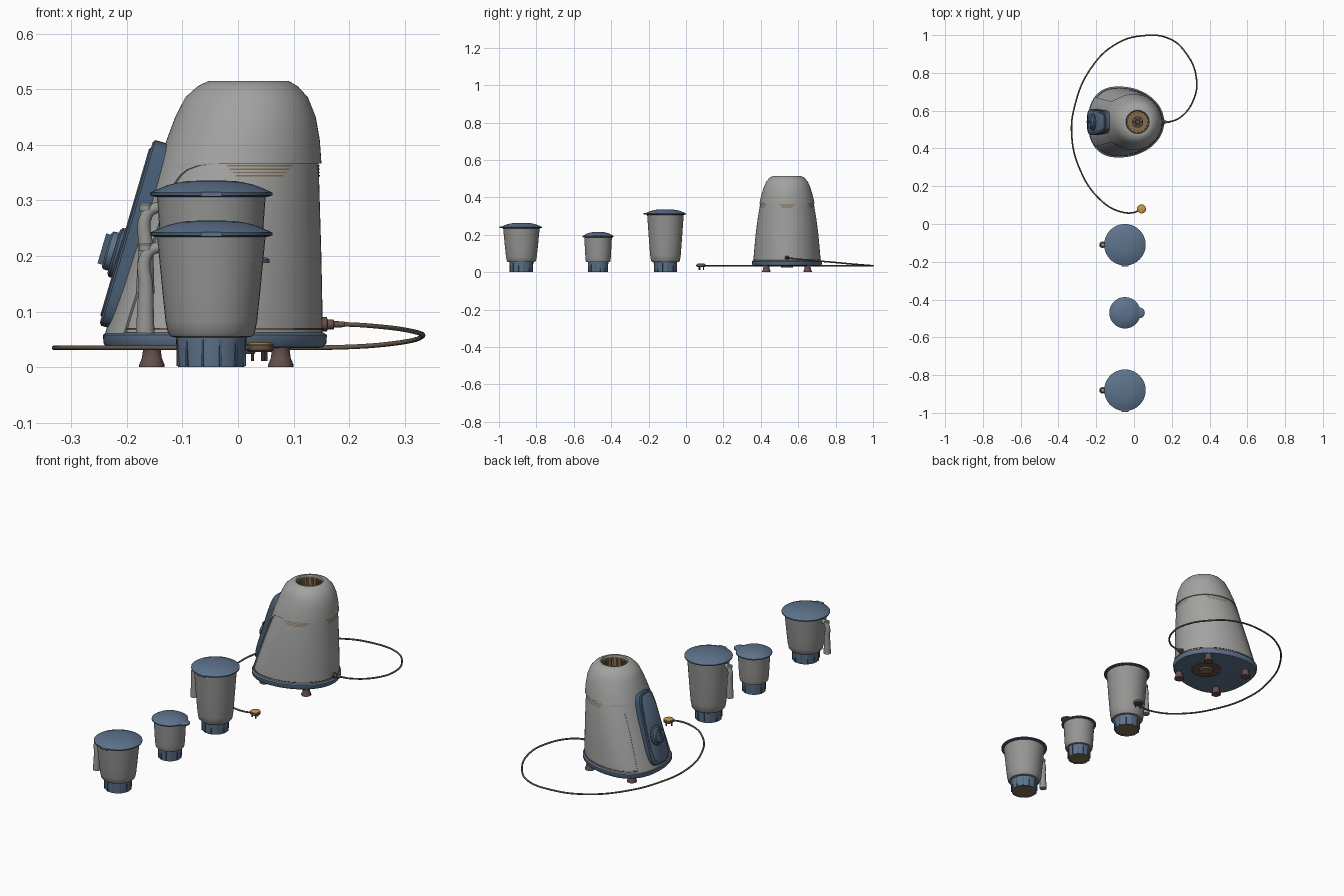
import bpy, bmesh, math
from mathutils import Vector, Matrix

if "Cube" in bpy.data.objects:
    bpy.data.objects.remove(bpy.data.objects["Cube"])

def material(name, r, g, b):
    m = bpy.data.materials.new(name)
    m.diffuse_color = (r, g, b, 1)
    m.use_nodes = True
    m.node_tree.nodes["Principled BSDF"].inputs["Base Color"].default_value = m.diffuse_color
    return m

GREY = material("warm grey", .36, .36, .355)
JAR = material("steel grey", .30, .30, .295)
BLUE = material("slate blue", .11, .17, .26)
NAVY = material("dark blue", .065, .11, .175)
BROWN = material("foot brown", .13, .08, .07)
TAN = material("tan", .23, .15, .08)
CORD = material("cord brown", .13, .10, .075)
GOLD = material("gold", .55, .34, .06)

def finish(bm, name, mat, angle=35):
    bmesh.ops.remove_doubles(bm, verts=bm.verts, dist=1e-5)
    bmesh.ops.recalc_face_normals(bm, faces=bm.faces)
    me = bpy.data.meshes.new(name)
    bm.to_mesh(me)
    bm.free()
    ob = bpy.data.objects.new(name, me)
    bpy.context.collection.objects.link(ob)
    me.materials.append(mat)
    bpy.context.view_layer.objects.active = ob
    ob.select_set(True)
    bpy.ops.object.shade_smooth_by_angle(angle=math.radians(angle))
    ob.select_set(False)
    return ob

def loft(name, rows, mat, closed=True, start=False, end=False):
    bm = bmesh.new()
    vs = [[bm.verts.new(p) for p in row] for row in rows]
    n = len(rows[0])
    for a, b in zip(vs, vs[1:]):
        for i in range(n if closed else n - 1):
            j = (i + 1) % n
            bm.faces.new((a[i], a[j], b[j], b[i]))
    if start:
        bm.faces.new(vs[0])
    if end:
        bm.faces.new(vs[-1])
    return finish(bm, name, mat)

def lathe(name, profile, origin, mat, axis=(0, 0, 1), seg=40):
    rot = Vector((0, 0, 1)).rotation_difference(Vector(axis)).to_matrix()
    rows = [[Vector(origin) + rot @ Vector((r * math.cos(2 * math.pi * i / seg),
             r * math.sin(2 * math.pi * i / seg), z)) for i in range(seg)] for r, z in profile]
    return loft(name, rows, mat, start=True, end=True)

def box(name, center, size, mat, rot=Matrix()):
    bm = bmesh.new()
    bmesh.ops.create_cube(bm, size=1, matrix=Matrix.Translation(center) @ rot @ Matrix.Diagonal((*size, 1)))
    return finish(bm, name, mat)

def tube(name, pts, radii, mat, bevel=1.0, res=8):
    cu = bpy.data.curves.new(name, 'CURVE')
    cu.dimensions = '3D'
    cu.bevel_depth = bevel
    cu.bevel_resolution = 3
    cu.resolution_u = res
    cu.use_fill_caps = True
    sp = cu.splines.new('BEZIER')
    sp.bezier_points.add(len(pts) - 1)
    for bp, p, r in zip(sp.bezier_points, pts, radii):
        bp.co, bp.radius = p, r
        bp.handle_left_type = bp.handle_right_type = 'AUTO'
    ob = bpy.data.objects.new(name, cu)
    bpy.context.collection.objects.link(ob)
    cu.materials.append(mat)
    return ob

# Housing section: height, left x, right x, half width
SECTIONS = [(.06, -.235, .152, .18), (.10, -.222, .152, .177), (.20, -.19, .15, .168),
            (.30, -.157, .147, .155), (.37, -.137, .145, .142), (.41, -.123, .142, .133),
            (.45, -.108, .135, .121), (.485, -.09, .121, .106), (.505, -.07, .105, .09),
            (.515, -.052, .09, .072)]
YC = .54

def skin(z, t, off=0.0, zout=None):
    """Point on the egg-shaped housing at height z and angle t."""
    zc = min(max(z, .06), .515)
    for a, b in zip(SECTIONS, SECTIONS[1:]):
        if zc <= b[0]:
            break
    f = (zc - a[0]) / (b[0] - a[0])
    xl, xr, w = (a[i] + f * (b[i] - a[i]) for i in (1, 2, 3))
    k = (zc - .06) / .455
    cx = -.08 + .1 * min(1, k * 1.15)
    c, s = math.cos(t), math.sin(t)
    e = 2 / (2.4 - .4 * k) if c < 0 else 1
    reach = (cx - xl if c < 0 else xr - cx) + off
    return Vector((cx + math.copysign(abs(c) ** e, c) * reach,
                   YC + math.copysign(abs(s) ** e, s) * (w + off), z if zout is None else zout))

def ring(z, off=0.0, zout=None, n=72):
    return [skin(z, 2 * math.pi * i / n, off, zout) for i in range(n)]

def circle(r, z, x=.019, n=72):
    return [Vector((x + r * math.cos(2 * math.pi * i / n), YC + r * math.sin(2 * math.pi * i / n), z))
            for i in range(n)]

# Motor housing: lower body, overlapping cap, front apron and base
loft("lower_body", [ring(z) for z in (.055, .08, .1, .15, .2, .25, .3, .34, .37, .385)], GREY)
loft("top_cap", [ring(.366, -.002), ring(.366, .005)] +
     [ring(z, .005) for z in (.38, .41, .43, .45, .468, .485)] +
     [ring(.496, .004), ring(.505, .003), ring(.511, .002), ring(.515), circle(.062, .515), circle(.06, .508)], GREY)
rows = []
for z, half in ((.058, .72), (.1, .72), (.15, .72), (.2, .72), (.25, .72), (.3, .74), (.33, .78),
                (.345, .84), (.355, .93), (.362, 1.08), (.368, 1.5)):
    angles = [math.pi + half * (i / 14 - 1) for i in range(29)]
    rows.append([skin(z, angles[0], -.002)] + [skin(z, t, .005) for t in angles] + [skin(z, angles[-1], -.002)])
loft("front_apron", rows, GREY, closed=False)
loft("base_plate", [ring(.06, -.012, .034), ring(.06, .002, .036), ring(.06, .007, .043),
                    ring(.06, .008, .058), ring(.06, .002, .062)], BLUE, start=True, end=True)
loft("base_trim", [ring(.07, -.001, .067), ring(.07, .002, .067), ring(.07, .002, .07), ring(.07, -.001, .07)], CORD)
lathe("bottom_vent", [(.07, .03), (.07, .036)], (0, YC, 0), BROWN)
lathe("bottom_vent_hub", [(.03, .024), (.035, .034)], (0, YC, 0), TAN)

# Drive socket in the top
loft("socket_wall", [circle(.0615, .513), circle(.058, .45)], TAN, end=True)
for i in range(16):
    a = i * math.pi / 8
    box("socket_tooth", (.019 + .055 * math.cos(a), YC + .055 * math.sin(a), .475),
        (.01, .008, .05), TAN, Matrix.Rotation(a, 4, 'Z'))
lathe("drive_coupler", [(.03, .45), (.03, .462), (.012, .465), (.01, .485)], (.019, YC, 0), BROWN)
for i in range(3):
    box("coupler_arm", (.019, YC, .468), (.05, .008, .012), CORD, Matrix.Rotation(i * math.pi / 3, 4, 'Z'))

# Thin vent strips under the cap
for mid, half in ((-1.25, .42), (1.25, .42), (0, .28)):
    for k in range(4):
        z, span = .343 + k * .006, half * (.7 + .1 * k)
        loft("vent_strip", [[skin(z + h, mid + span * (i / 6 - 1), .0015) for i in range(13)]
                            for h in (0, .0025)], TAN, closed=False)

# Feet
for x in (-.155, .077):
    for y in (YC - .11, YC + .11):
        lathe("foot", [(.023, 0), (.023, .004), (.018, .016), (.016, .03), (.019, .04)], (x, y, 0), BROWN, seg=24)

# Sloping control panel and dial
low, high = Vector((-.25, YC, .075)), Vector((-.152, YC, .41))
up = (high - low).normalized()
out = Vector((-up.z, 0, up.x))
mid = (low + high) / 2

def plate(name, half_w, half_h, layers, mat):
    rows = []
    for depth, shrink in layers:
        row = []
        for i in range(56):
            c, s = math.cos(2 * math.pi * i / 56), math.sin(2 * math.pi * i / 56)
            yy = math.copysign(abs(c) ** .45, c) * (half_w - shrink)
            hh = math.copysign(abs(s) ** .45, s) * (half_h - shrink)
            yy *= 1 - .14 * hh / half_h
            row.append(mid + out * depth + up * hh + Vector((0, yy, 0)))
        rows.append(row)
    return loft(name, rows, mat, start=True, end=True)

plate("control_panel", .066, .174, [(-.04, 0), (-.004, 0), (0, .005)], NAVY)
plate("panel_face", .052, .158, [(-.002, 0), (.001, 0), (.003, .003)], BLUE)
dial = mid + up * -.04
lathe("dial_ring", [(.046, 0), (.046, .008), (.04, .012)], dial, NAVY, out)
lathe("dial", [(.036, .008), (.035, .022), (.031, .025)], dial, BLUE, out)
tilt = Matrix((out, Vector((0, 1, 0)), up)).transposed().to_4x4()
box("dial_grip", dial + out * .027, (.014, .012, .056), NAVY, tilt)

# Jars with bases, lids and handles
def jar(y, rim, r_low, r_top, r_lid, handle):
    o = (-.048, y, 0)
    rb = r_low - .013
    lathe("jar_base", [(rb - .005, .006), (rb - .003, 0), (rb, 0), (rb + .004, .054), (rb - .002, .056)], o, BLUE, seg=24)
    lathe("jar_coupler", [(rb - .004, .003), (rb - .004, .01)], o, TAN, seg=24)
    for i in range(12):
        a = (i + .5) * math.pi / 6
        box("base_rib", (o[0] + (rb + .001) * math.cos(a), y + (rb + .001) * math.sin(a), .026),
            (.006, .004, .048), NAVY, Matrix.Rotation(a, 4, 'Z'))
    dr, h = r_top - r_low, rim - .06
    lathe("jar_body", [(r_low - .012, .053), (r_low, .055), (r_low + .2 * dr, .061), (r_low + .38 * dr, .061 + .12 * h),
                       (r_low + .62 * dr, .06 + .45 * h), (r_top, rim)], o, JAR)
    lathe("lid_rim", [(r_lid * .9, rim - .005), (r_lid, rim - .002), (r_lid, rim + .002)], o, NAVY)
    lathe("lid", [(r_lid, rim + .001), (r_lid, rim + .003), (r_lid * .88, rim + .009), (r_lid * .7, rim + .017),
                  (r_lid * .5, rim + .022), (r_lid * .36, rim + .024), (.002, rim + .025)], o, BLUE)
    if handle:
        box("lid_tab", (o[0], y - r_lid, rim), (.038, .012, .008), BLUE)
        t = rim - .026
        tube("jar_handle", [(-.12, y, t), (-.152, y, t), (-.166, y, t - .015), (-.166, y, t - .07), (-.167, y, t - .152)],
             [.010, .0105, .0115, .014, .0175], JAR)
        lathe("handle_cap", [(.012, t - .004), (.012, t + .007), (.009, t + .01)], (-.166, y, 0), JAR, seg=24)
    else:
        lathe("lid_spout", [(.028, rim - .003), (.028, rim + .003), (.022, rim + .007)],
              (o[0] + r_lid - .006, y, 0), BLUE)

jar(-.11, .311, .072, .098, .11, True)
jar(-.47, .19, .064, .074, .083, False)
jar(-.88, .239, .073, .098, .11, True)

# Power cord with strain relief and plug
path = [(.15, .54, .077), (.19, .542, .077), (.243, .563, .074), (.316, .66, .064), (.33, .775, .054), (.275, .905, .042),
        (.19, .98, .036), (.048, .997, .035), (-.1, .95, .035), (-.233, .817, .035), (-.312, .632, .035),
        (-.33, .474, .035), (-.286, .288, .035), (-.18, .13, .035), (-.074, .066, .035), (.005, .062, .035), (.03, .075, .035)]
tube("power_cord", path, [.0042] * len(path), CORD)
lathe("strain_relief", [(.013, -.012), (.013, .008), (.009, .009), (.009, .02), (.006, .021), (.005, .04)],
      (.152, .54, .077), BROWN, (1, 0, 0), 20)
lathe("plug", [(.02, .027), (.024, .031), (.024, .04), (.021, .042)], (.04, .08, 0), BROWN, seg=20)
lathe("plug_top", [(.023, .04), (.022, .043), (.018, .045)], (.04, .08, 0), GOLD, seg=20)
for dx, dy in ((-.014, -.004), (.01, -.01), (.004, .013)):
    lathe("plug_pin", [(.003, .011), (.003, .03)], (.04 + dx, .08 + dy, 0), BROWN, seg=10)
